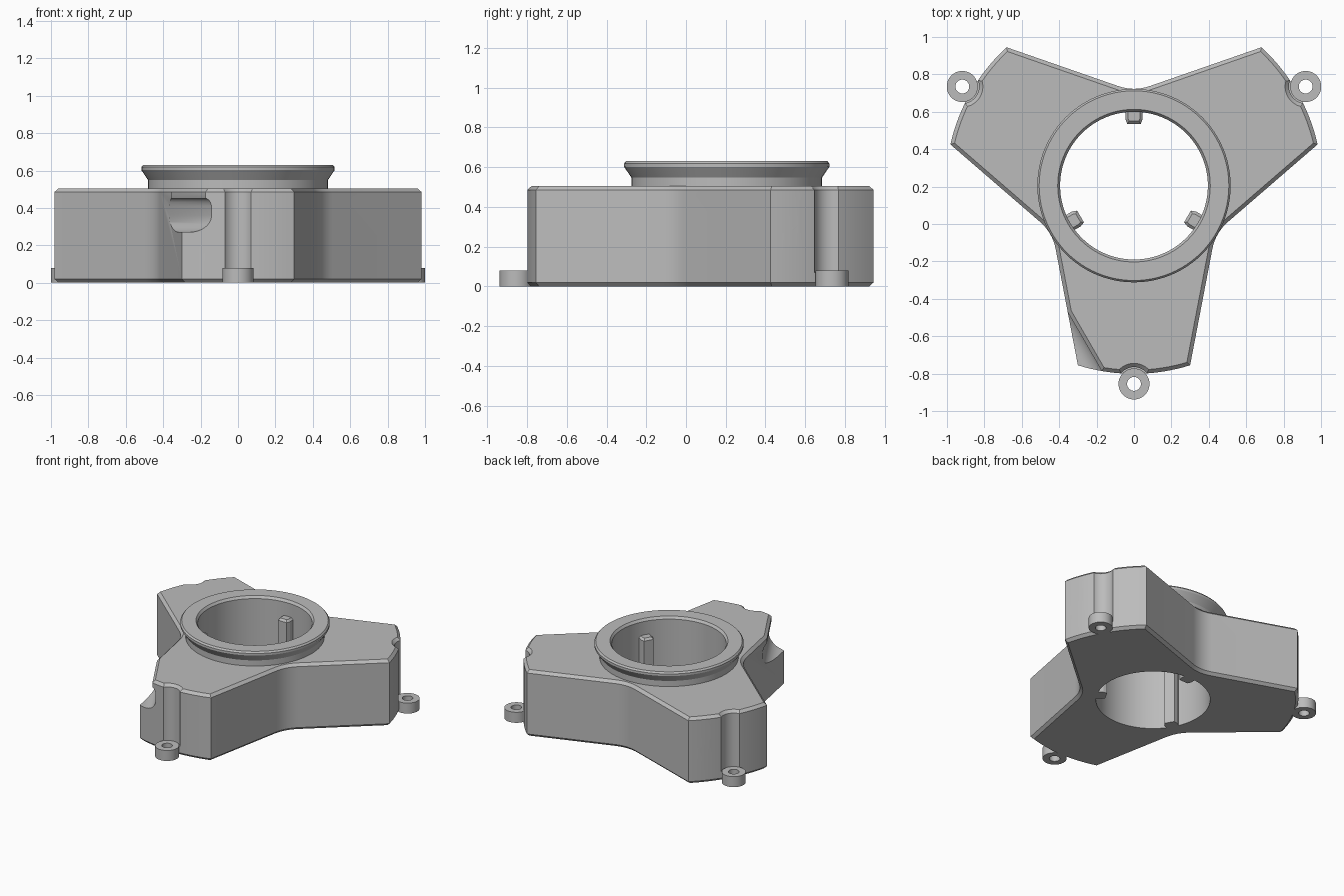
import bpy, bmesh
from math import sin, cos, pi, radians, asin
from mathutils import Vector, Matrix

old = bpy.data.objects.get("Cube")
if old:
    bpy.data.objects.remove(old, do_unlink=True)

grey = bpy.data.materials.new("light_grey")
grey.use_nodes = True
COLOUR = (0.5, 0.5, 0.5, 1)
grey.diffuse_color = COLOUR
grey.node_tree.nodes["Principled BSDF"].inputs["Base Color"].default_value = COLOUR

CENTRE = Vector((0, 0.205, 0))
TOP = 0.505
BORE = 0.395
THIRDS = [Matrix.Rotation(k * 2 * pi / 3, 4, "Z") for k in range(3)]


def finish(name, bm, turn=Matrix()):
    """Turn the mesh about the hub axis and make it an object."""
    bm.transform(Matrix.Translation(CENTRE) @ turn)
    bmesh.ops.recalc_face_normals(bm, faces=bm.faces)
    mesh = bpy.data.meshes.new(name)
    bm.to_mesh(mesh)
    bm.free()
    mesh.materials.append(grey)
    ob = bpy.data.objects.new(name, mesh)
    bpy.context.collection.objects.link(ob)
    return ob


def prism(points, along):
    bm = bmesh.new()
    face = bm.faces.new([bm.verts.new(p) for p in points])
    out = bmesh.ops.extrude_face_region(bm, geom=[face], use_keep_orig=True)
    moved = [v for v in out["geom"] if isinstance(v, bmesh.types.BMVert)]
    bmesh.ops.translate(bm, verts=moved, vec=along)
    return bm


def lathe(profile, at=(0, 0), closed=True, steps=96):
    """Spin (radius, z) points; open profiles get flat caps."""
    bm = bmesh.new()
    rings = []
    for r, z in profile:
        rings.append([bm.verts.new((at[0] + r * cos(2 * pi * i / steps),
                                    at[1] + r * sin(2 * pi * i / steps), z))
                      for i in range(steps)])
    pairs = list(zip(rings, rings[1:]))
    if closed:
        pairs.append((rings[-1], rings[0]))
    else:
        bm.faces.new(rings[0])
        bm.faces.new(rings[-1])
    for a, b in pairs:
        for i in range(steps):
            j = (i + 1) % steps
            bm.faces.new((a[i], a[j], b[j], b[i]))
    return bm


def cut(target, cutter):
    mod = target.modifiers.new("cut", "BOOLEAN")
    mod.operation = "DIFFERENCE"
    mod.solver = "EXACT"
    mod.object = cutter
    bpy.context.view_layer.objects.active = target
    bpy.ops.object.modifier_apply(modifier=mod.name)
    bpy.data.objects.remove(cutter, do_unlink=True)


def smooth(ob):
    bpy.ops.object.select_all(action="DESELECT")
    ob.select_set(True)
    bpy.context.view_layer.objects.active = ob
    bpy.ops.object.shade_smooth_by_angle(angle=radians(30))


# Three-armed body: arc ends, straight flanks, rounded inner corners
R = 1.006
half = asin(0.30 / R)
tip = Vector((R * sin(half), -R * cos(half), 0))
inner = Vector((cos(pi / 6), -sin(pi / 6), 0)) * 0.503
next_tip = THIRDS[1] @ Vector((-tip.x, tip.y, 0))
arm = [Vector((R * sin(a), -R * cos(a), 0))
       for a in [half * (i / 8 - 1) for i in range(17)]]
start = inner + (tip - inner).normalized() * 0.09
end = inner + (next_tip - inner).normalized() * 0.09
for i in range(9):
    t = i / 8
    arm.append(start * (1 - t) ** 2 + inner * 2 * t * (1 - t) + end * t * t)
outline = [m @ p for m in THIRDS for p in arm]
bm = prism(outline, Vector((0, 0, TOP)))
rims = [e for e in bm.edges if abs(e.verts[0].co.z - e.verts[1].co.z) < 1e-5]
bmesh.ops.bevel(bm, geom=rims, offset=0.02, segments=1, affect="EDGES")
body = finish("body", bm)

# Central bore
cut(body, finish("bore_cutter", lathe([(BORE, -0.1), (BORE, 0.7)], closed=False)))

# Finger scoop at one corner of each arm, and the screw access groove
side = Vector((-cos(pi / 6), -0.5, 0))
along = Vector((0.5, -cos(pi / 6), 0))
lower = [(0.712 - 0.092 * sin(a), 0.362 - 0.092 * cos(a))
         for a in [i * pi / 24 for i in range(13)]]
upper = [(0.65 - 0.03 * cos(a), 0.40 + 0.052 * sin(a))
         for a in [i * pi / 16 for i in range(1, 8)]]
lip = [(0.645, 0.453), (0.645, 0.485), (0.625, TOP), (0.625, 0.6), (0.9, 0.6), (0.9, 0.27)]
scoop = lower + upper + lip
POST = (0, -1.06)
for m in THIRDS:
    pts = [side * p + along * 0.2 + Vector((0, 0, z)) for p, z in scoop]
    cut(body, finish("scoop_cutter", prism(pts, along * 0.9), m))
    groove = [(0.09, 0.07), (0.09, 0.485), (0.11, TOP), (0.11, 0.6)]
    cut(body, finish("groove_cutter", lathe(groove, POST, False, 48), m))
smooth(body)

# Flared collar on top
collar = finish("collar", lathe([
    (BORE, TOP), (0.48, TOP), (0.48, 0.548), (0.517, 0.602),
    (0.517, 0.618), (0.507, 0.63), (0.408, 0.63), (BORE, 0.612)]))
smooth(collar)

for k, m in enumerate(THIRDS):
    # Screw lug at the foot of each arm
    lug = finish(f"screw_lug_{k + 1}", lathe(
        [(0.037, 0), (0.083, 0), (0.083, 0.08), (0.037, 0.08)], POST, True, 48), m)
    smooth(lug)

    # Tapered key inside the bore, opposite each arm
    bm = prism([(-0.046, 0.41, 0), (0.046, 0.41, 0), (0.046, 0.355, 0),
                (0.036, 0.33, 0), (-0.036, 0.33, 0), (-0.046, 0.355, 0)],
               Vector((0, 0, 0.51)))
    top_edges = [e for e in bm.edges
                 if all(v.co.z > 0.5 for v in e.verts) and any(v.co.y < 0.4 for v in e.verts)]
    bmesh.ops.bevel(bm, geom=top_edges, offset=0.015, segments=1, affect="EDGES")
    finish(f"bore_key_{k + 1}", bm, m)
